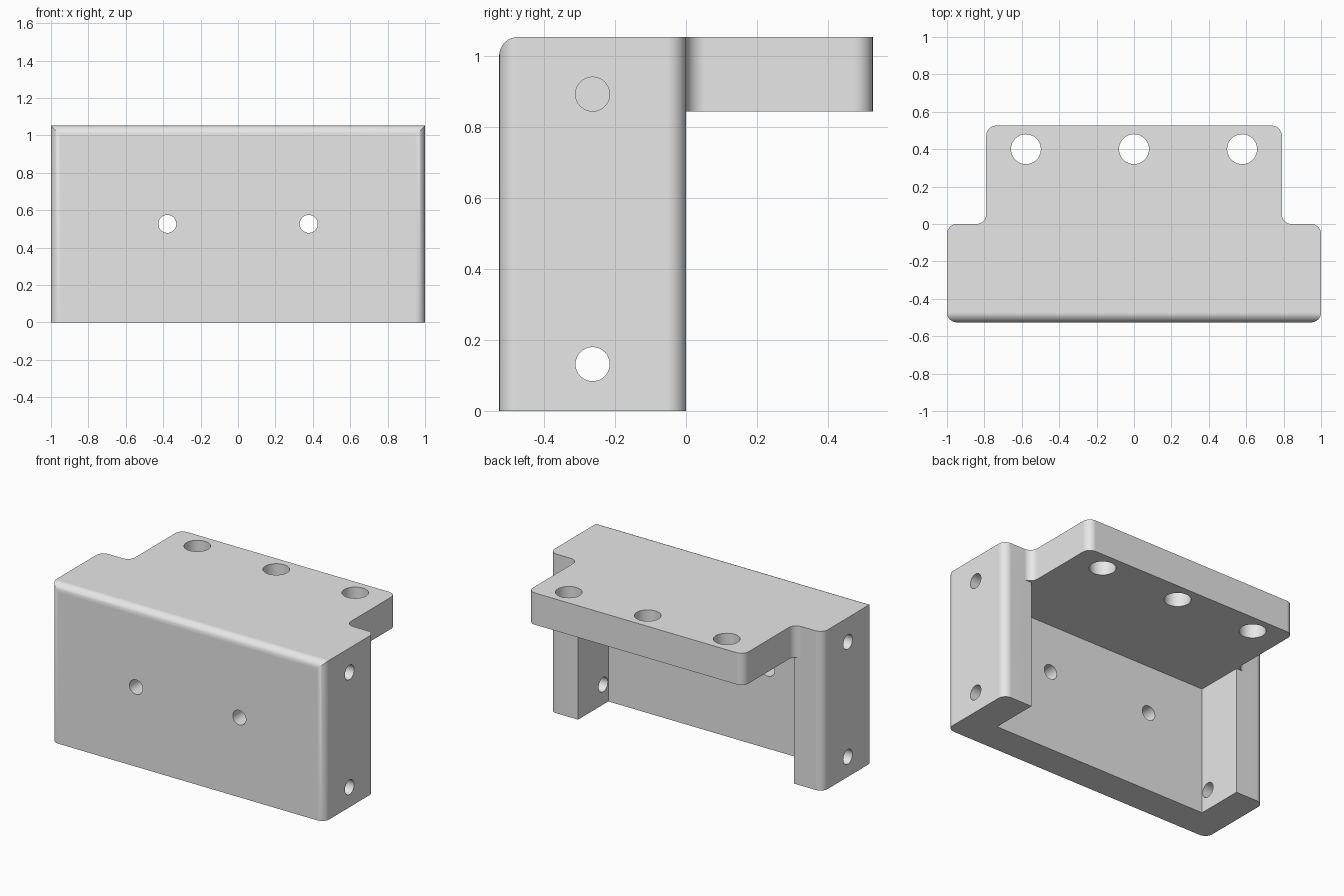
import bpy, bmesh, math
from mathutils import Vector, Matrix

cube = bpy.data.objects.get("Cube")
if cube:
    bpy.data.objects.remove(cube, do_unlink=True)

HALF_W, HALF_D, HEIGHT = 1.0, 0.526, 1.053
WALL, PLATE_W, FILLET = 0.21, 0.79, 0.053
UNDER = HEIGHT - WALL          # underside of the top plate

grey = bpy.data.materials.new("Grey metal")
grey.use_nodes = True
grey.diffuse_color = (0.8, 0.8, 0.8, 1)
grey.node_tree.nodes["Principled BSDF"].inputs["Base Color"].default_value = (0.8, 0.8, 0.8, 1)


def rounded(points, steps=8):
    """Turn (a, b, radius) right-angle corners into a profile with arcs."""
    out = []
    for i, (a, b, r) in enumerate(points):
        p = Vector((a, b))
        if not r:
            out.append(p)
            continue
        u = (Vector(points[i - 1][:2]) - p).normalized()
        v = (Vector(points[(i + 1) % len(points)][:2]) - p).normalized()
        for k in range(steps + 1):
            t = math.pi / 2 * k / steps
            out.append(p + r * (u * (1 - math.sin(t)) + v * (1 - math.cos(t))))
    return out


def finish(bm, name):
    bmesh.ops.recalc_face_normals(bm, faces=bm.faces[:])
    mesh = bpy.data.meshes.new(name)
    bm.to_mesh(mesh)
    bm.free()
    mesh.materials.append(grey)
    obj = bpy.data.objects.new(name, mesh)
    bpy.context.collection.objects.link(obj)
    return obj


def prism(name, profile, place, depth):
    bm = bmesh.new()
    face = bm.faces.new([bm.verts.new(place(p)) for p in profile])
    ext = bmesh.ops.extrude_face_region(bm, geom=[face])
    verts = [g for g in ext["geom"] if isinstance(g, bmesh.types.BMVert)]
    bmesh.ops.translate(bm, verts=verts, vec=depth)
    return finish(bm, name)


def box(name, lo, hi):
    lo, hi = Vector(lo), Vector(hi)
    bm = bmesh.new()
    bmesh.ops.create_cube(bm, size=1, matrix=Matrix.Translation((lo + hi) / 2)
                          @ Matrix.Diagonal((*(hi - lo), 1)))
    return finish(bm, name)


def drill(name, centre, axis, radius, length):
    turn = Vector(axis).to_track_quat('Z', 'Y').to_matrix().to_4x4()
    bm = bmesh.new()
    bmesh.ops.create_cone(bm, cap_ends=True, segments=40, radius1=radius, radius2=radius,
                          depth=length, matrix=Matrix.Translation(centre) @ turn)
    return finish(bm, name)


def combine(target, tool, operation):
    mod = target.modifiers.new(operation, 'BOOLEAN')
    mod.operation, mod.solver, mod.object = operation, 'EXACT', tool
    tool.hide_render = True
    bpy.context.view_layer.objects.active = target
    bpy.ops.object.modifier_apply(modifier=mod.name)
    bpy.data.objects.remove(tool, do_unlink=True)


# Plan outline: wide front block with a narrower rear flange
half = [(HALF_W, -HALF_D, FILLET), (HALF_W, 0, FILLET),
        (PLATE_W, 0, FILLET), (PLATE_W, HALF_D, FILLET)]
plan = half + [(-x, y, r) for x, y, r in reversed(half)]
bracket = prism("mounting_bracket", rounded(plan), lambda p: (p.x, p.y, 0), (0, 0, HEIGHT))

# Side outline: rounded front top edge, open space under the flange
side = [(-1, -1, 0), (0, -1, 0), (0, UNDER, 0), (1, UNDER, 0),
        (1, HEIGHT, 0), (-HALF_D, HEIGHT, FILLET), (-HALF_D, -1, 0)][1:]
combine(bracket, prism("side_outline", rounded(side), lambda p: (-2, p.x, p.y), (4, 0, 0)),
        'INTERSECT')

# Cavity between the two side walls
combine(bracket, box("cavity", (-PLATE_W, WALL - HALF_D, -1), (PLATE_W, 1, UNDER)), 'DIFFERENCE')

# Flange holes
for x in (-0.578, 0, 0.578):
    combine(bracket, drill("flange_hole", (x, 0.4, 0.95), (0, 0, 1), 0.08, 1), 'DIFFERENCE')

# Front wall holes and side wall holes
for s in (-1, 1):
    combine(bracket, drill("front_hole", (s * 0.378, -0.5, 0.527), (0, 1, 0), 0.048, 0.8),
            'DIFFERENCE')
    for z in (0.132, 0.892):
        combine(bracket, drill("side_hole", (s, -0.263, z), (1, 0, 0), 0.048, 2 * WALL + 0.01),
                'DIFFERENCE')

# Smooth fillets and bores, flat faces kept flat
bpy.ops.object.select_all(action='DESELECT')
bracket.select_set(True)
bpy.context.view_layer.objects.active = bracket
bpy.ops.object.shade_smooth_by_angle(angle=math.radians(30))
weighted = bracket.modifiers.new("Flat faces", 'WEIGHTED_NORMAL')
weighted.keep_sharp = True
